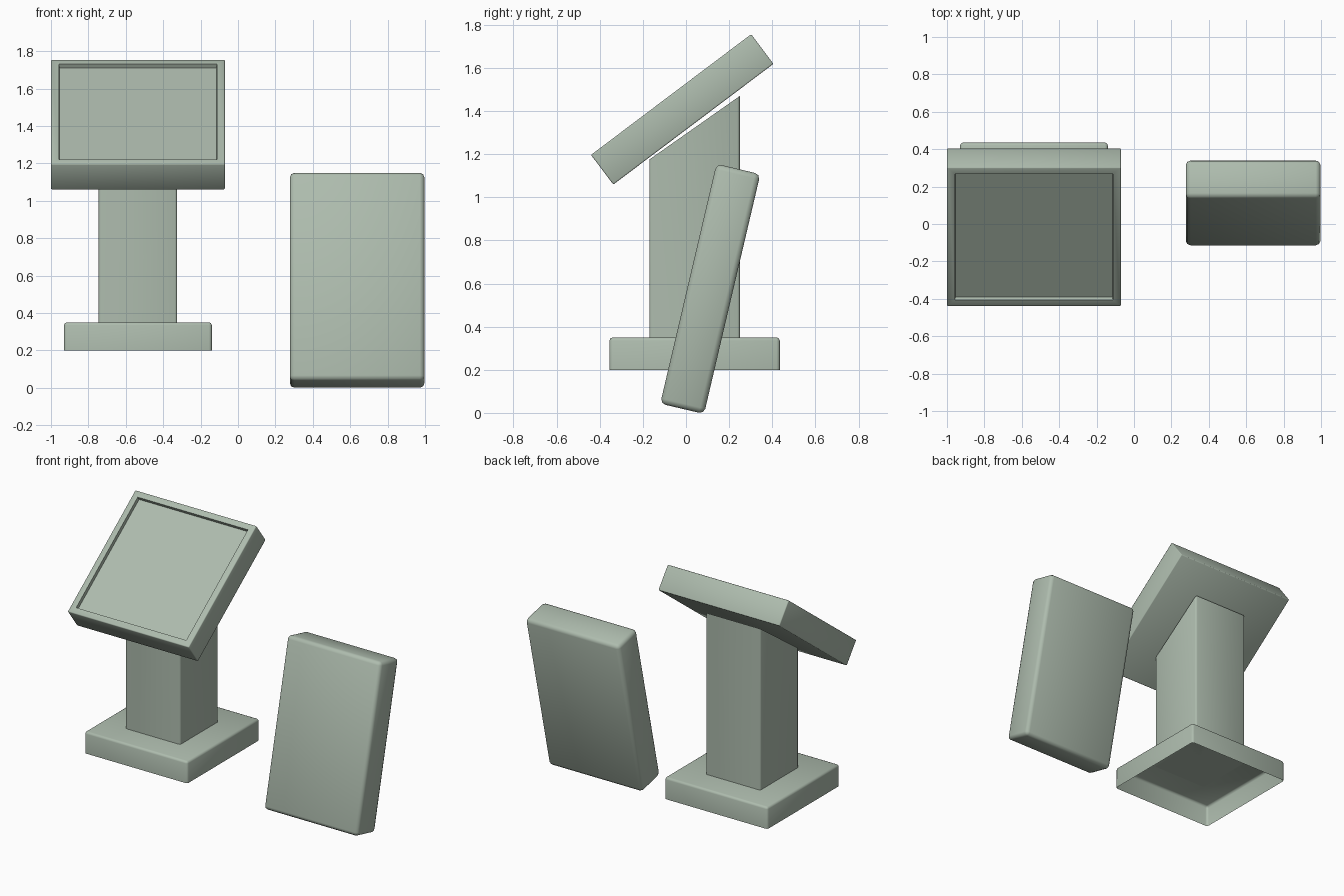
import bpy, bmesh, math
from mathutils import Matrix, Vector

if "Cube" in bpy.data.objects:
    bpy.data.objects.remove(bpy.data.objects["Cube"])

mat = bpy.data.materials.new("sage_grey")
mat.diffuse_color = (0.42, 0.50, 0.42, 1)
mat.use_nodes = True
mat.node_tree.nodes["Principled BSDF"].inputs["Base Color"].default_value = mat.diffuse_color


def box_mesh(size):
    bm = bmesh.new()
    bmesh.ops.create_cube(bm, size=1)
    bmesh.ops.scale(bm, vec=size, verts=bm.verts)
    return bm


def bevel(bm, edges, width, segments=2):
    bmesh.ops.bevel(bm, geom=list(edges), offset=width, segments=segments,
                    profile=0.5, affect='EDGES', clamp_overlap=True)


def face_towards(bm, direction):
    return max(bm.faces, key=lambda f: f.normal.dot(Vector(direction)) * 100 + f.calc_area())


def finish(name, bm, location, tilt=0):
    bm.transform(Matrix.Translation(location) @ Matrix.Rotation(math.radians(tilt), 4, 'X'))
    mesh = bpy.data.meshes.new(name)
    bm.to_mesh(mesh)
    bm.free()
    mesh.materials.append(mat)
    obj = bpy.data.objects.new(name, mesh)
    bpy.context.collection.objects.link(obj)
    bpy.ops.object.select_all(action='DESELECT')
    obj.select_set(True)
    bpy.context.view_layer.objects.active = obj
    bpy.ops.object.shade_smooth_by_angle(angle=math.radians(50))
    return obj


# Base plate: bevelled shell with an open bottom
bm = box_mesh((0.79, 0.79, 0.15))
bm.normal_update()
bottom = face_towards(bm, (0, 0, -1))
low = set(bottom.edges)
bevel(bm, [e for e in bm.edges if e not in low], 0.015)
bm.normal_update()
bmesh.ops.delete(bm, geom=[face_towards(bm, (0, 0, -1))], context='FACES_ONLY')
finish("base_plate", bm, (-0.535, 0.04, 0.275))

# Column with a slanted top
bm = box_mesh((0.42, 0.42, 1.0))
for v in bm.verts:
    if v.co.z < 0:
        v.co.z = 0.35
    else:
        v.co.z = 1.175 if v.co.y < 0 else 1.47
bevel(bm, [e for e in bm.edges
           if abs(e.verts[0].co.z - e.verts[1].co.z) > 0.5], 0.012)
finish("column", bm, (-0.535, 0.04, 0))

# Tilted head with a recessed screen
bm = box_mesh((0.93, 0.93, 0.172))
bevel(bm, bm.edges, 0.006)
bm.normal_update()
screen = face_towards(bm, (0, 0, 1))
bmesh.ops.inset_region(bm, faces=[screen], thickness=0.0515, depth=0)
bmesh.ops.inset_region(bm, faces=[screen], thickness=0.004, depth=-0.022)
finish("screen_head", bm, (-0.535, -0.0175, 1.4075), 37)

# Separate leaning slab
bm = box_mesh((0.72, 0.209, 1.142))
bevel(bm, bm.edges, 0.025)
finish("leaning_slab", bm, (0.637, 0.1125, 0.575), -13.2)
